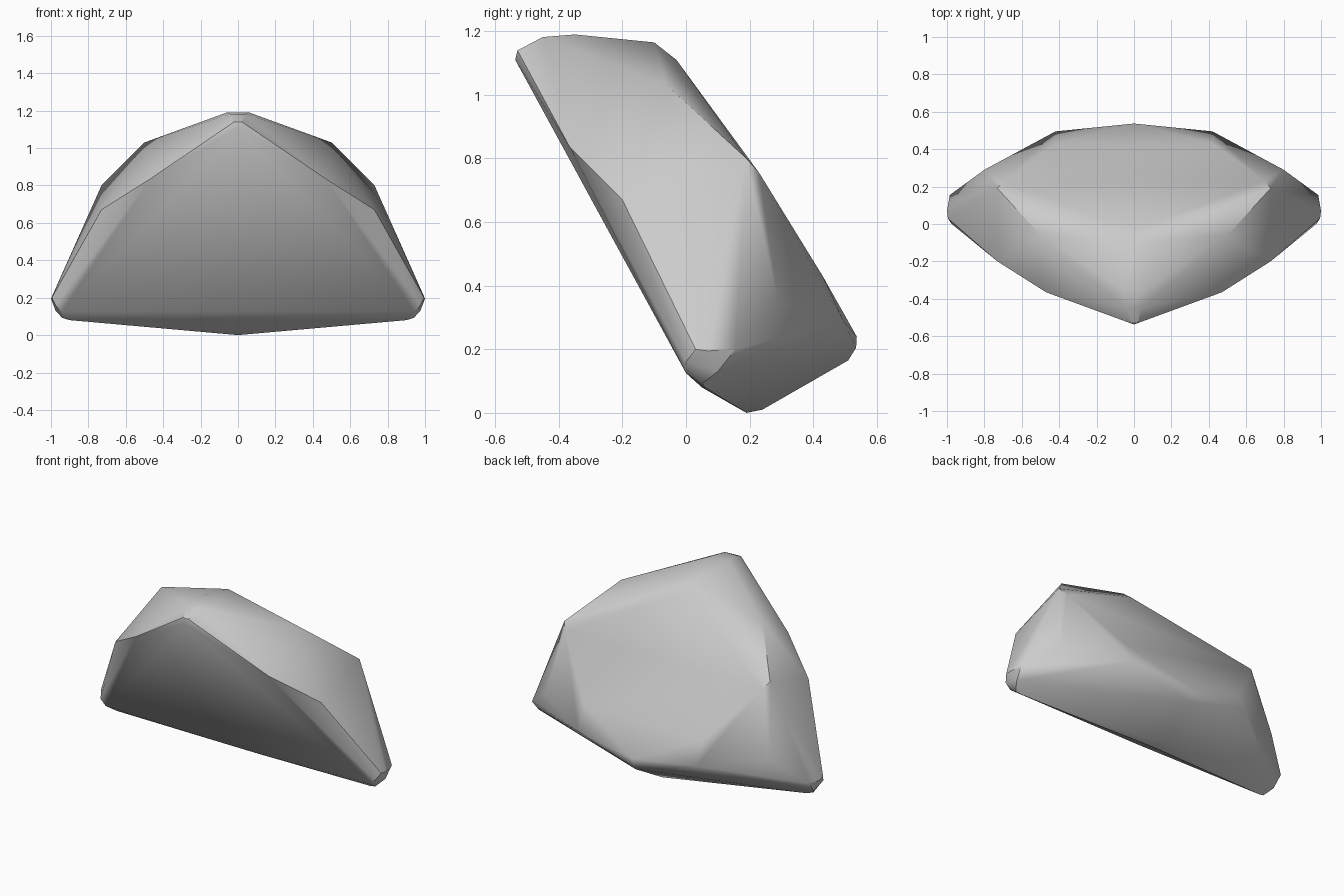
import bpy, bmesh, math

# Right-hand half of the stone's corner points (mirrored across x = 0)
half = [
    # front apex and top ridge
    (0, -0.537, 1.11), (0.02, -0.53, 1.14), (0.04, -0.45, 1.182), (0.06, -0.35, 1.19),
    (0, -0.10, 1.165), (0, -0.03, 1.11),
    # front shoulder
    (0.47, -0.365, 0.835), (0.73, -0.20, 0.67),
    # back shoulder
    (0.50, -0.06, 1.03), (0.73, 0.19, 0.80), (0.70, 0.23, 0.755),
    # lower back
    (0.80, 0.29, 0.35), (0.42, 0.495, 0.29), (0.42, 0.43, 0.43),
    (0, 0.537, 0.24), (0, 0.535, 0.205), (0, 0.51, 0.165),
    # side tip, rounded
    (0.94, 0.0, 0.125), (0.975, 0.0, 0.16), (0.995, 0.03, 0.20),
    (1.0, 0.07, 0.195), (0.985, 0.155, 0.20), (0.975, 0.10, 0.13),
    (0.94, 0.05, 0.092), (0.90, 0.06, 0.08),
    # bottom keel
    (0, 0.0, 0.125), (0, 0.05, 0.08), (0, 0.19, 0.0), (0, 0.24, 0.01),
]

bm = bmesh.new()
for x, y, z in half:
    for sx in ((1, -1) if x else (1,)):
        bm.verts.new((sx * x, y, z))

# Wrap the points in a faceted skin
hull = bmesh.ops.convex_hull(bm, input=bm.verts[:])
loose = [v for v in bm.verts if not v.link_faces]
bmesh.ops.delete(bm, geom=loose, context='VERTS')
bmesh.ops.recalc_face_normals(bm, faces=bm.faces[:])

mesh = bpy.data.meshes.new("leaning_stone")
bm.to_mesh(mesh)
bm.free()
stone = bpy.data.objects.new("leaning_stone", mesh)
bpy.context.collection.objects.link(stone)

# Soft shading across shallow facets
bpy.context.view_layer.objects.active = stone
stone.select_set(True)
bpy.ops.object.shade_smooth_by_angle(angle=math.radians(35))
